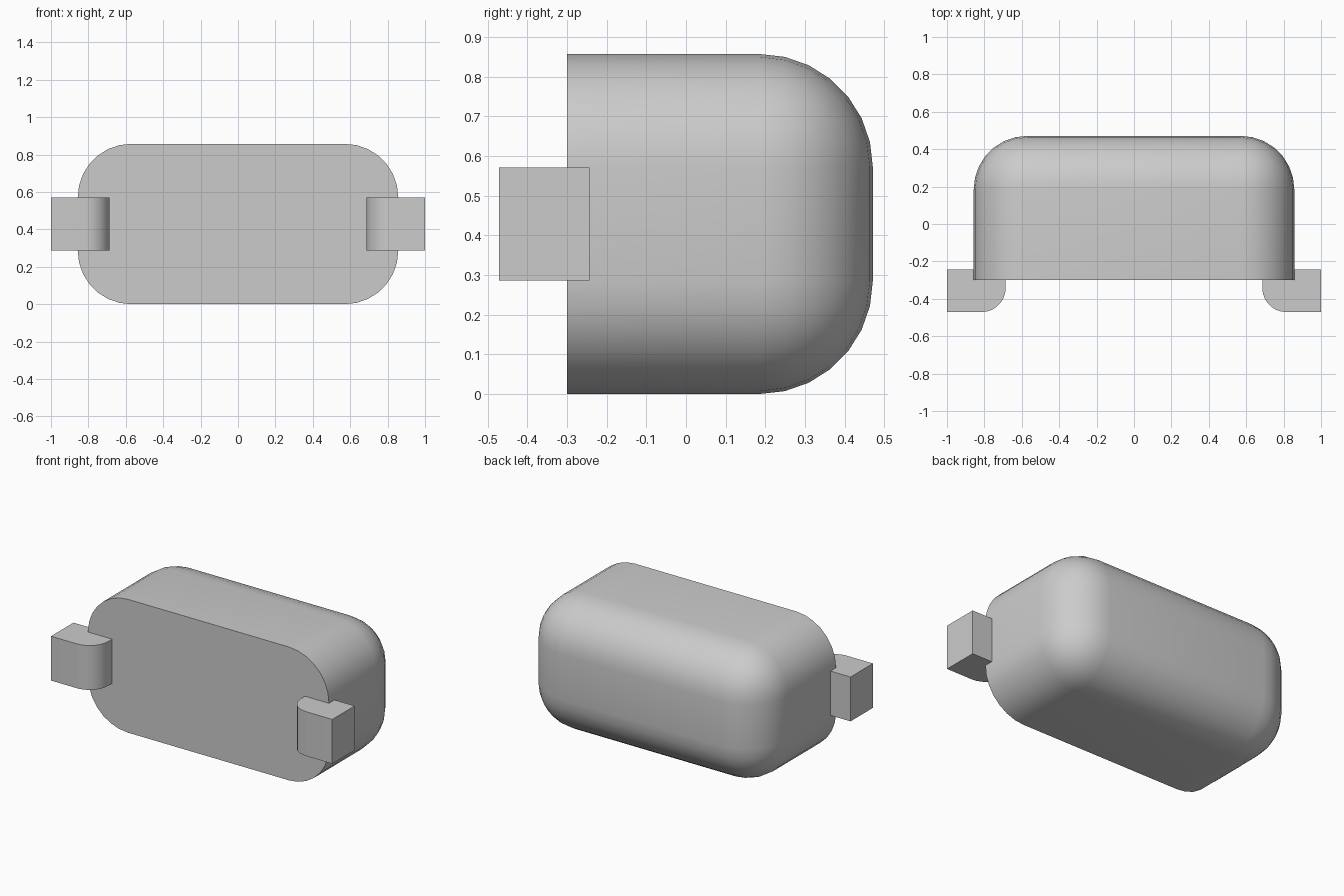
import bpy, bmesh, math
from mathutils import Vector

cube = bpy.data.objects.get("Cube")
if cube:
    bpy.data.objects.remove(cube, do_unlink=True)

grey = bpy.data.materials.new("light_grey")
grey.use_nodes = True
colour = (0.6, 0.6, 0.6, 1)
grey.diffuse_color = colour
grey.node_tree.nodes["Principled BSDF"].inputs["Base Color"].default_value = colour


def rounded_box(name, low, high, radius, segments, is_round):
    """Box between two corners, with the edges chosen by is_round bevelled."""
    low, high = Vector(low), Vector(high)
    centre, size = (low + high) / 2, high - low
    bm = bmesh.new()
    bmesh.ops.create_cube(bm, size=1)
    edges = [e for e in bm.edges if is_round((e.verts[0].co + e.verts[1].co) / 2)]
    bmesh.ops.scale(bm, vec=size, verts=bm.verts)
    bmesh.ops.bevel(bm, geom=edges, offset=radius, offset_type='OFFSET',
                    segments=segments, profile=0.5, affect='EDGES')
    bmesh.ops.recalc_face_normals(bm, faces=bm.faces)
    mesh = bpy.data.meshes.new(name)
    bm.to_mesh(mesh)
    bm.free()
    mesh.materials.append(grey)
    obj = bpy.data.objects.new(name, mesh)
    obj.location = centre
    bpy.context.collection.objects.link(obj)
    bpy.ops.object.select_all(action='DESELECT')
    obj.select_set(True)
    bpy.context.view_layer.objects.active = obj
    bpy.ops.object.shade_smooth_by_angle(angle=math.radians(40))
    return obj


# Main body: every edge rounded except the rim of the flat front
rounded_box("body", (-0.857, -0.3, 0), (0.857, 0.471, 0.857), 0.2857, 7,
            lambda m: m.y > -0.4)

# Side clips: the upright inner front edge is rounded
for side, name in ((1, "left_clip"), (-1, "right_clip")):
    x_low, x_high = sorted((side * 0.686, side * 1.0))
    rounded_box(name, (x_low, -0.471, 0.286), (x_high, -0.243, 0.571), 0.129, 7,
                lambda m: m.y < -0.4 and m.x * side < -0.4)
